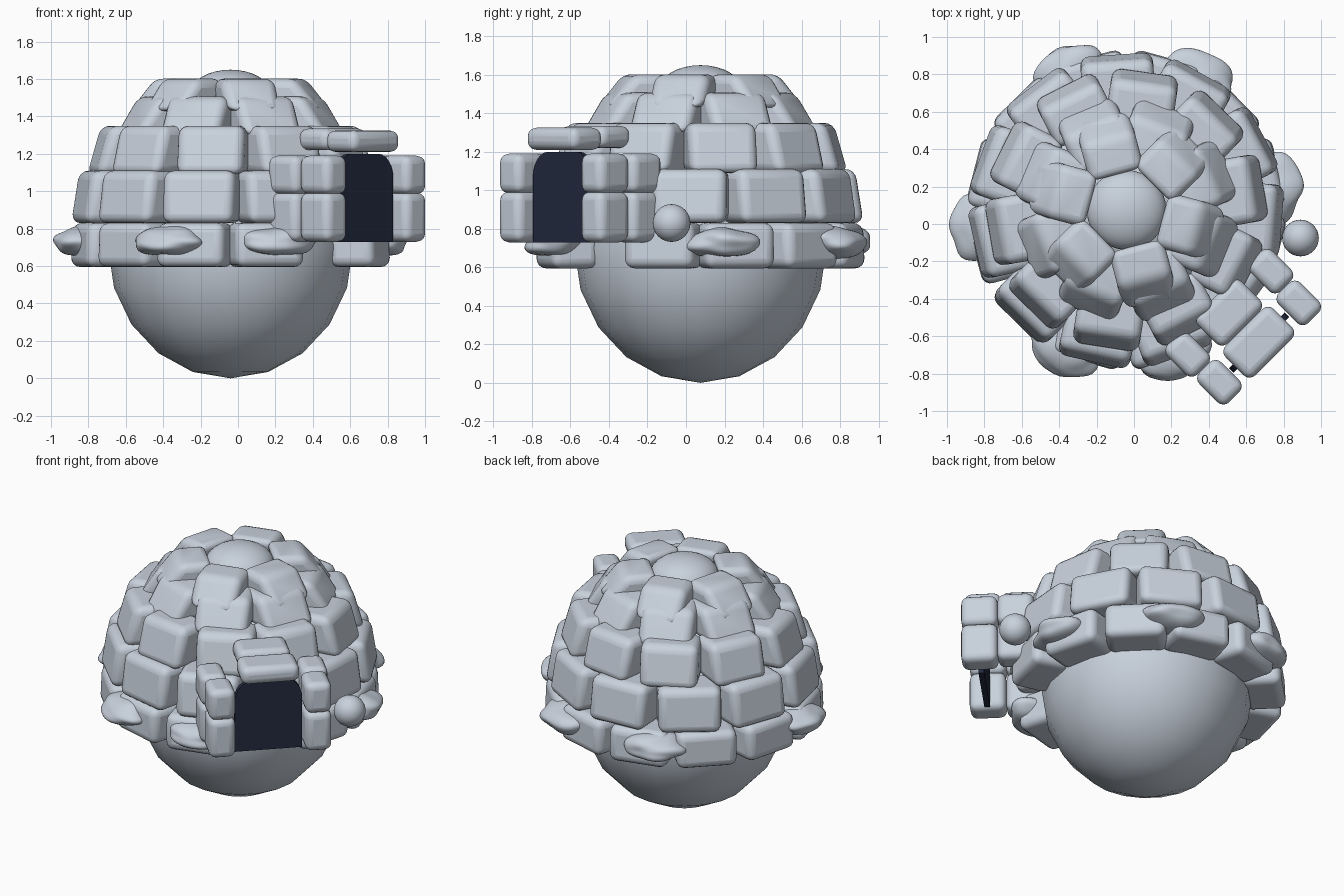
import bpy, bmesh, math, random
from mathutils import Vector, Matrix, noise

if "Cube" in bpy.data.objects:
    bpy.data.objects.remove(bpy.data.objects["Cube"])

random.seed(4)
CX, CY = -0.04, 0.075          # dome axis


def material(name, rgb):
    m = bpy.data.materials.new(name)
    m.diffuse_color = (*rgb, 1)
    m.use_nodes = True
    m.node_tree.nodes["Principled BSDF"].inputs["Base Color"].default_value = m.diffuse_color
    return m


SNOW = material("pale snow", (0.58, 0.64, 0.72))
DARK = material("dark opening", (0.017, 0.023, 0.05))


def finish(bm, name, mat, bevel=0, angle=60):
    bmesh.ops.recalc_face_normals(bm, faces=bm.faces)
    me = bpy.data.meshes.new(name)
    bm.to_mesh(me)
    bm.free()
    me.materials.append(mat)
    ob = bpy.data.objects.new(name, me)
    bpy.context.collection.objects.link(ob)
    if bevel:
        b = ob.modifiers.new("round", 'BEVEL')
        b.width, b.segments, b.limit_method = bevel, 4, 'NONE'
    bpy.ops.object.select_all(action='DESELECT')
    ob.select_set(True)
    bpy.context.view_layer.objects.active = ob
    bpy.ops.object.shade_smooth_by_angle(angle=math.radians(angle))
    return ob


def place(deg):
    """Frame on the dome axis with local x pointing outwards at the angle."""
    return Matrix.Translation((CX, CY, 0)) @ Matrix.Rotation(math.radians(deg), 4, 'Z')


def block(name, deg, z0, z1, inner, out0, out1, width, side=0.0, bevel=0.045):
    """Rounded block: radius 'out0' at its foot and 'out1' at its top."""
    bm = bmesh.new()
    bmesh.ops.create_cube(bm, size=1)
    for v in bm.verts:
        top = v.co.z > 0
        lean = (out1 - out0) * 0.4 if top else 0
        r = (out1 if top else out0) if v.co.x > 0 else inner + lean
        v.co = Vector((r, side + math.copysign(width / 2, v.co.y), z1 if top else z0))
    bm.transform(place(deg))
    return finish(bm, name, SNOW, bevel)


def ellipsoid(name, loc, scale, seg=32, rings=16):
    bm = bmesh.new()
    bmesh.ops.create_uvsphere(bm, u_segments=seg, v_segments=rings, radius=1)
    bm.transform(Matrix.Translation(loc) @ Matrix.Diagonal((*scale, 1)))
    return finish(bm, name, SNOW)


# inner body and top cap
ellipsoid("inner_body", (CX, CY, 0.70), (0.655, 0.655, 0.70), 20, 10)
ellipsoid("top_cap", (CX, CY, 1.525), (0.213, 0.213, 0.125))

# brick rings: count, first angle, z0, z1, inner, outer foot, outer top, width
rings = [
    (12, -15.0, 0.595, 0.83, 0.59, 0.845, 0.835, 0.375),
    (11, -4.0, 0.83, 1.11, 0.56, 0.84, 0.795, 0.39),
    (10, 9.5, 1.09, 1.35, 0.48, 0.755, 0.68, 0.36),
    (8, 22.5, 1.30, 1.507, 0.31, 0.61, 0.48, 0.34),
    (6, -15.0, 1.43, 1.602, 0.24, 0.53, 0.39, 0.30),
]
for k, (n, start, z0, z1, ri, r0, r1, w) in enumerate(rings):
    for i in range(n):
        deg = start + i * 360 / n
        off = (deg + 45 + 180) % 360 - 180
        if k == 0 and abs(off) < 10:       # doorway gap in the lowest ring
            continue
        block(f"brick_{k}_{i}", deg + random.uniform(-0.6, 0.6), z0, z1, ri, r0, r1, w, bevel=0.05)

# entrance: two arches of pillar blocks and a lintel
for name, r, half, lw, zl in (("inner", 0.775, 0.315, 0.33, 1.22), ("outer", 1.0, 0.30, 0.365, 1.21)):
    for s in (-1, 1):
        for z0, z1 in ((0.73, 0.993), (0.985, 1.19)):
            block(f"{name}_pillar", -45, z0, z1, r - 0.11, r + 0.115, r + 0.115, 0.165, s * half)
    block(f"{name}_lintel", -45, zl, zl + 0.115, r - 0.112, r + 0.112, r + 0.112, lw)

# dark doorway panel with rounded upper corners
outline = [(-0.21, 0.73), (0.21, 0.73)]
for s, a0 in ((1, 0), (-1, 90)):
    for j in range(7):
        a = math.radians(a0 + j * 15)
        outline.append((s * 0.10 + 0.11 * math.cos(a), 1.07 + 0.13 * math.sin(a)))
bm = bmesh.new()
face = bm.faces.new([bm.verts.new((0.985, y, z)) for y, z in outline])
ext = bmesh.ops.extrude_face_region(bm, geom=[face])
for v in ext["geom"]:
    if isinstance(v, bmesh.types.BMVert):
        v.co.x += 0.035
bm.transform(place(-45))
finish(bm, "doorway", DARK, angle=30)

# snowball beside the entrance
ellipsoid("snowball", (0.89, -0.075, 0.83), (0.098, 0.098, 0.098))

# lumpy snow drifts around the lowest ring
for i, deg in enumerate((-114, -72, 9, 61, 112, 187)):
    bm = bmesh.new()
    bmesh.ops.create_icosphere(bm, subdivisions=4, radius=1)
    for v in bm.verts:
        v.co *= 1 + 0.22 * noise.noise(v.co * 1.2 + Vector((i * 7.3, 2, 5)))
    bm.transform(place(deg) @ Matrix.Translation((0.79, 0, 0.73)) @ Matrix.Diagonal((0.16, 0.19, 0.08, 1)))
    finish(bm, f"snow_drift_{i}", SNOW)
